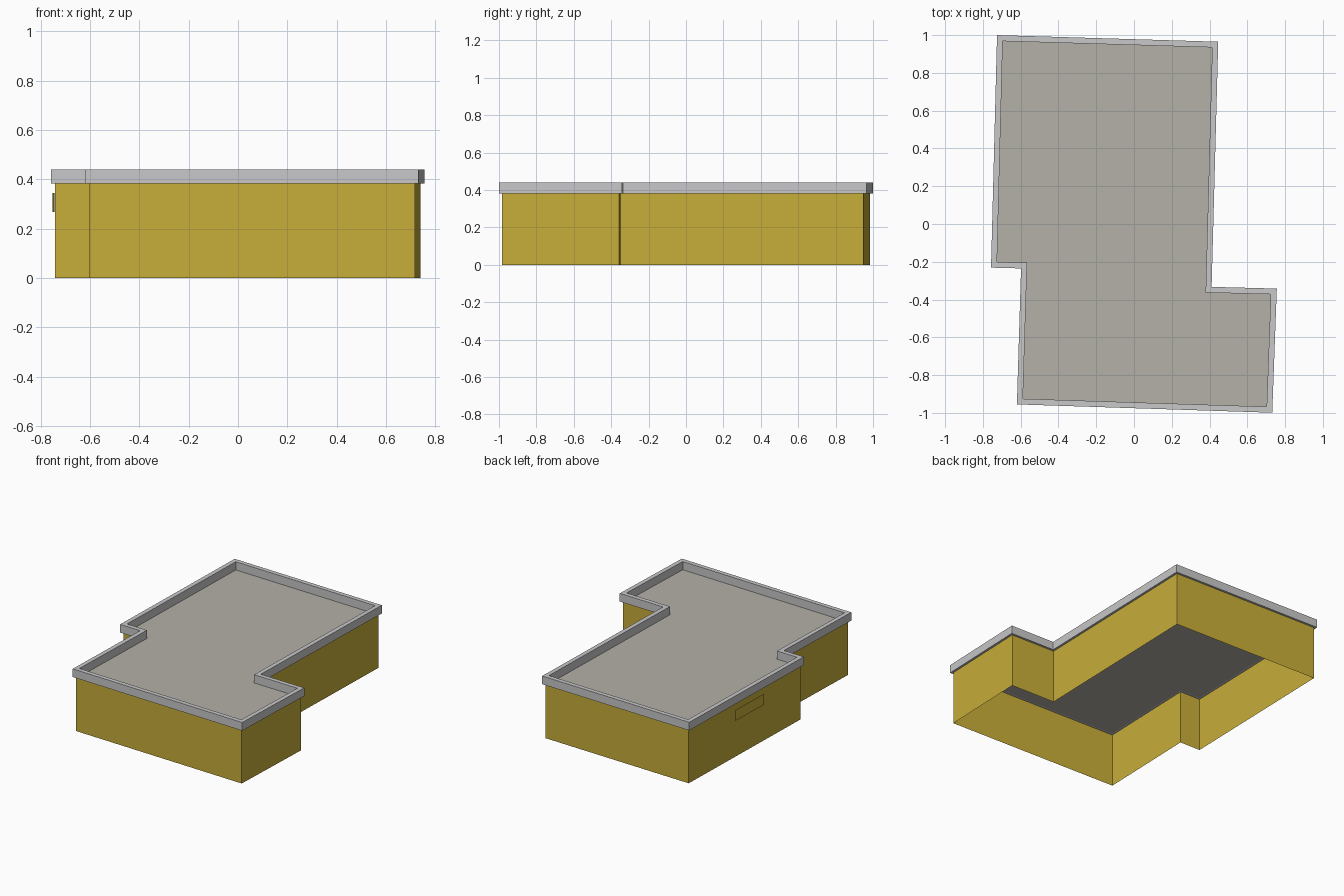
import bpy
from mathutils import Vector

if "Cube" in bpy.data.objects:
    bpy.data.objects.remove(bpy.data.objects["Cube"])

WALL_H, TOP_H, LIP = 0.382, 0.44, 0.0155

# Wall footprint, clockwise from the back left corner
FOOT = [Vector(p) for p in (
    (-0.710, 0.984), (0.430, 0.950), (0.395, -0.348), (0.740, -0.357),
    (0.717, -0.983), (-0.604, -0.940), (-0.582, -0.220), (-0.741, -0.216))]
N = len(FOOT)


def material(name, rgb):
    m = bpy.data.materials.new(name)
    m.diffuse_color = (*rgb, 1)
    m.use_nodes = True
    m.node_tree.nodes["Principled BSDF"].inputs["Base Color"].default_value = m.diffuse_color
    return m


def add_mesh(name, verts, faces, mat):
    me = bpy.data.meshes.new(name)
    me.from_pydata(verts, [], faces)
    me.materials.append(mat)
    ob = bpy.data.objects.new(name, me)
    bpy.context.collection.objects.link(ob)
    return ob


def outward(a, b):
    d = (b - a).normalized()
    return Vector((-d.y, d.x))


def offset(dist):
    """Footprint moved outward by dist with mitred corners."""
    out = []
    for i, p in enumerate(FOOT):
        n1 = outward(FOOT[i - 1], p)
        n2 = outward(p, FOOT[(i + 1) % N])
        out.append(p + (n1 + n2) * dist / (1 + n1.dot(n2)))
    return out


def ring(pts, z):
    return [(p.x, p.y, z) for p in pts]


def strip(a, b):
    """Quads joining ring a to ring b (ring numbers)."""
    return [(a * N + i, a * N + (i + 1) % N, b * N + (i + 1) % N, b * N + i)
            for i in range(N)]


yellow = material("ochre_wall", (0.578, 0.423, 0.042))
grey = material("light_grey_trim", (0.578, 0.578, 0.59))
stone = material("warm_grey_roof", (0.456, 0.437, 0.39))

# Walls: open at the bottom
add_mesh("walls", ring(FOOT, WALL_H) + ring(FOOT, 0), strip(0, 1), yellow)

# Parapet: rectangular section swept around the roof edge
outer, inner = offset(LIP), offset(-LIP)
add_mesh("parapet",
         ring(outer, WALL_H) + ring(outer, TOP_H) + ring(inner, TOP_H) + ring(inner, WALL_H),
         strip(1, 0) + strip(2, 1) + strip(3, 2) + strip(0, 3), grey)

# Flat roof between the parapets
add_mesh("roof", ring(inner, WALL_H), [tuple(reversed(range(N)))], stone)

# Thin sign panel standing just off the left wall
a, b = FOOT[7], FOOT[0]
n = outward(a, b)
p, q = (a.lerp(b, t) + n * 0.022 for t in (0.35, 0.605))
add_mesh("sign_panel",
         [(p.x, p.y, 0.268), (p.x, p.y, 0.344), (q.x, q.y, 0.344), (q.x, q.y, 0.268)],
         [(0, 1, 2, 3)], yellow)
